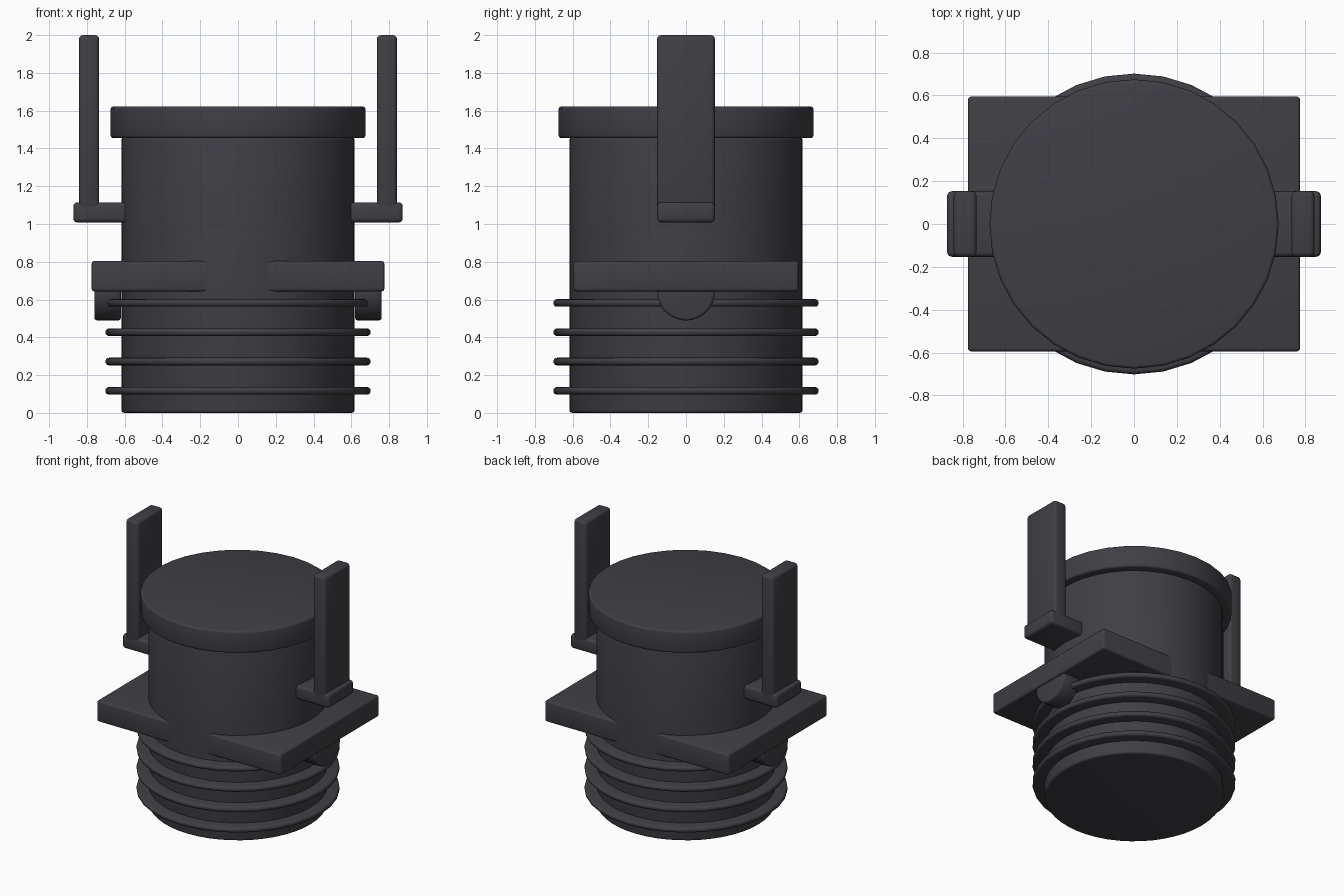
import bpy
import math

cube = bpy.data.objects.get("Cube")
if cube:
    bpy.data.objects.remove(cube, do_unlink=True)

mat = bpy.data.materials.new("dark charcoal plastic")
mat.use_nodes = True
color = (0.05, 0.049, 0.059, 1)
mat.diffuse_color = color
mat.node_tree.nodes["Principled BSDF"].inputs["Base Color"].default_value = color


def finish(name, bevel):
    """Name, colour, round the edges and smooth the active object."""
    ob = bpy.context.object
    ob.name = name
    ob.data.materials.append(mat)
    bpy.ops.object.transform_apply(location=False, rotation=True, scale=True)
    mod = ob.modifiers.new("rounded edges", 'BEVEL')
    mod.width = bevel
    mod.segments = 3
    mod.limit_method = 'ANGLE'
    mod.angle_limit = math.radians(40)
    bpy.ops.object.modifier_apply(modifier=mod.name)
    bpy.ops.object.shade_smooth_by_angle(angle=math.radians(35))
    return ob


def disc(name, radius, z0, z1, bevel, sides=32):
    bpy.ops.mesh.primitive_cylinder_add(vertices=sides, radius=radius, depth=z1 - z0,
                                        location=(0, 0, (z0 + z1) / 2))
    return finish(name, bevel)


def box(name, xs, ys, zs, bevel):
    mid = [(a + b) / 2 for a, b in (xs, ys, zs)]
    bpy.ops.mesh.primitive_cube_add(size=1, location=mid)
    bpy.context.object.scale = [b - a for a, b in (xs, ys, zs)]
    return finish(name, bevel)


# Barrel and cap
disc("barrel", 0.617, 0, 1.46, 0.015, 48)
disc("cap", 0.675, 1.455, 1.622, 0.015)

# Sealing rings
for i in range(4):
    z = 0.117 + i * 0.155
    disc(f"sealing_ring_{i + 1}", 0.702, z - 0.02, z + 0.02, 0.018)

# Rectangular flange
box("flange", (-0.775, 0.775), (-0.595, 0.595), (0.643, 0.804), 0.015)

# Clips and round lugs on both sides
for side, s in (("left", 1), ("right", -1)):
    box(f"{side}_clip_foot", sorted((s * 0.55, s * 0.872)), (-0.153, 0.153), (1.008, 1.115), 0.022)
    box(f"{side}_clip_arm", sorted((s * 0.735, s * 0.842)), (-0.153, 0.153), (1.03, 2.0), 0.022)
    bpy.ops.mesh.primitive_cylinder_add(vertices=32, radius=0.153, depth=0.14,
                                        location=(s * 0.69, 0, 0.642),
                                        rotation=(0, math.pi / 2, 0))
    finish(f"{side}_lug", 0.015)
